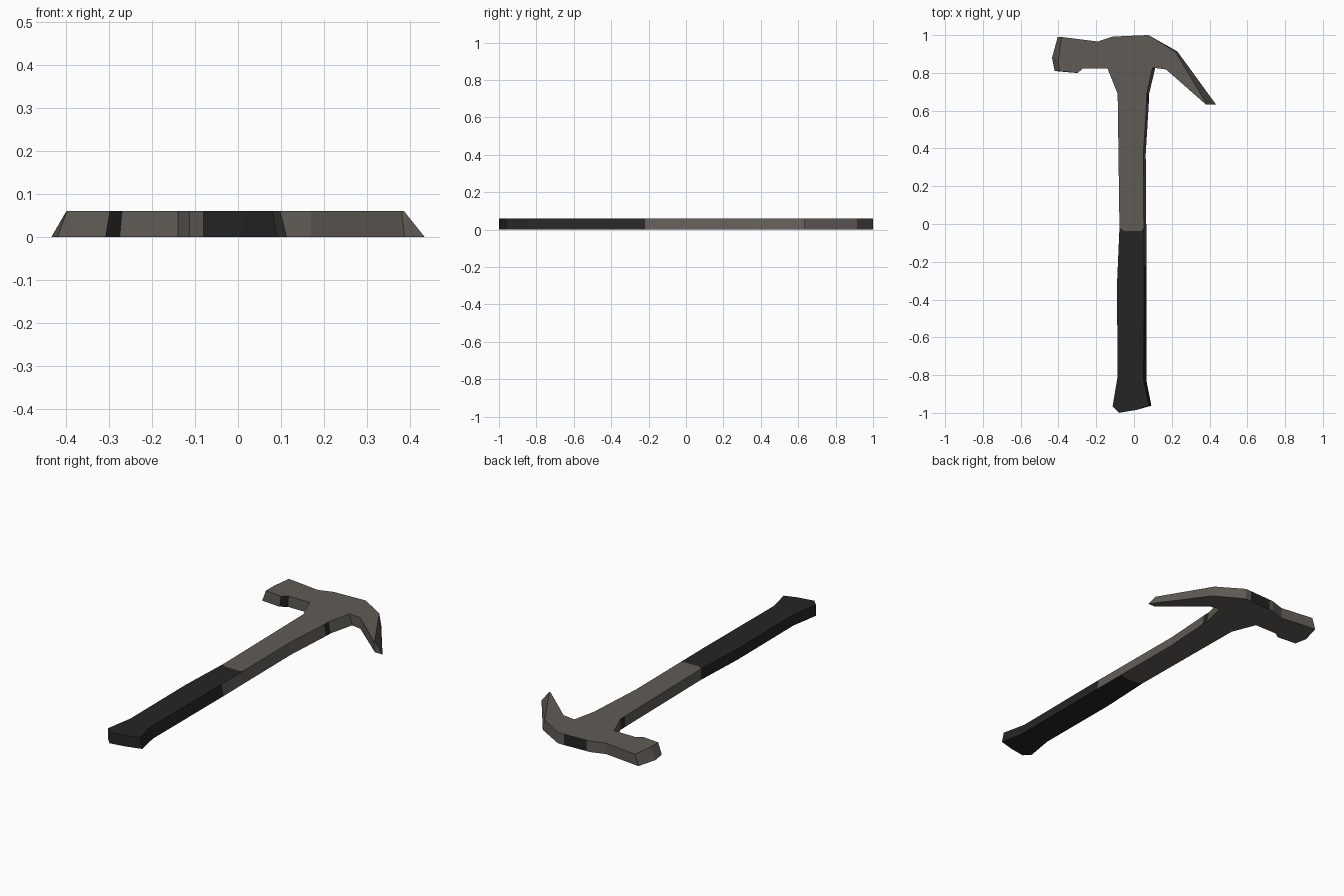
import bpy
import bmesh

if "Cube" in bpy.data.objects:
    bpy.data.objects.remove(bpy.data.objects["Cube"])


def material(name, rgb):
    m = bpy.data.materials.new(name)
    m.diffuse_color = (*rgb, 1)
    m.use_nodes = True
    m.node_tree.nodes["Principled BSDF"].inputs["Base Color"].default_value = m.diffuse_color
    return m


STEEL = material("warm grey steel", (0.118, 0.108, 0.096))
BLACK = material("black rubber", (0.018, 0.018, 0.018))
THICK = 0.06


def slab(name, pts, main, accent, accent_sides=(), skip_sides=()):
    """Flat slab from an outline of (x, y, inward x shift of the top edge)."""
    bm = bmesh.new()
    low = [bm.verts.new((x, y, 0)) for x, y, d in pts]
    high = [bm.verts.new((x + d, y, THICK)) for x, y, d in pts]
    bm.faces.new(low)
    bm.faces.new(high)
    n = len(pts)
    for i in range(n):
        if i in skip_sides:
            continue
        j = (i + 1) % n
        f = bm.faces.new((low[i], low[j], high[j], high[i]))
        f.material_index = int(i in accent_sides)
    bmesh.ops.recalc_face_normals(bm, faces=bm.faces)
    me = bpy.data.meshes.new(name)
    bm.to_mesh(me)
    bm.free()
    me.materials.append(main)
    me.materials.append(accent)
    ob = bpy.data.objects.new(name, me)
    bpy.context.collection.objects.link(ob)
    return ob


# curved seam shared by grip and shaft, left to right
seam = [(-0.077, -0.02, 0), (-0.05, -0.037, 0),
        (0.04, -0.037, 0), (0.065, -0.02, -0.013)]

# rubber grip with flared butt; the strip next to the seam stays steel
grip = seam + [(0.067, -0.22, -0.013), (0.066, -0.83, -0.015),
               (0.092, -0.962, -0.012), (0.01, -0.985, 0), (-0.08, -1.0, 0),
               (-0.113, -0.965, 0), (-0.087, -0.807, 0), (-0.09, -0.32, 0)]
slab("grip", grip, BLACK, STEEL, accent_sides={3, 8}, skip_sides={0, 1, 2})

# shaft, striking head and claw in one steel outline
head = seam + [
    (0.062, 0.37, -0.013), (0.079, 0.65, -0.012),      # right of shaft
    (0.08, 0.69, -0.012), (0.113, 0.828, -0.015),      # neck
    (0.17, 0.818, 0.0), (0.388, 0.633, -0.008),        # claw underside
    (0.434, 0.633, -0.048), (0.23, 0.913, -0.012),     # claw tip and back
    (0.077, 1.0, 0), (0.04, 0.999, 0), (-0.09, 0.993, 0),
    (-0.113, 0.992, 0), (-0.193, 0.966, 0),            # top of head
    (-0.404, 0.99, 0.02), (-0.434, 0.88, 0.035),       # striking face
    (-0.42, 0.81, 0.022), (-0.308, 0.80, 0.01),
    (-0.275, 0.823, 0.005), (-0.14, 0.823, 0),         # under the head
    (-0.087, 0.69, 0), (-0.086, 0.65, 0)]              # left of shaft
slab("head_and_shaft", head, STEEL, BLACK,
     accent_sides={5, 13, 20, 23}, skip_sides={0, 1, 2})
